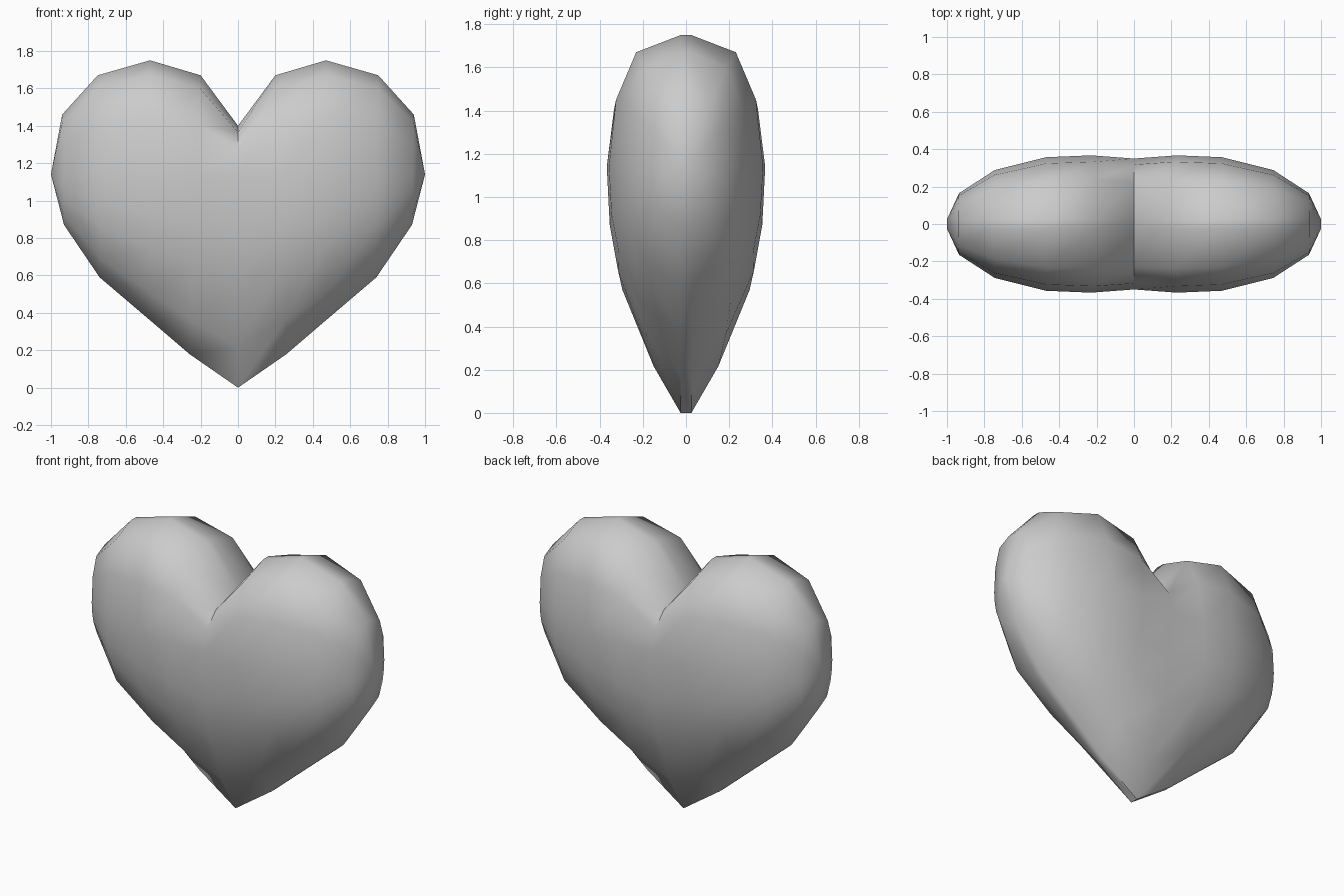
import bpy, bmesh, math

if "Cube" in bpy.data.objects:
    bpy.data.objects.remove(bpy.data.objects["Cube"])

RIM = 0.025   # half width of the flat rim
MID = 1.14    # height of the thickest section

# vertical slices of one half: (bottom x, bottom z, top x, top z, depth, roundness)
half = [
    (0.00, 0.00, 0.00, 1.40, 0.350, 0.0),
    (0.26, 0.18, 0.20, 1.67, 0.367, 0.3),
    (0.47, 0.36, 0.47, 1.75, 0.357, 0.6),
    (0.74, 0.59, 0.75, 1.67, 0.288, 0.9),
    (0.93, 0.87, 0.94, 1.46, 0.165, 1.0),
    (1.00, MID, 1.00, MID, RIM, 1.0),
]
# section shape: (fraction of the way to the edge, relative depth)
lower = [(1, 0, 0), (0.81, 0.385, 0.65), (0.5, 0.83, 0.89), (0.28, 0.956, 0.97)]
upper = [(0, 1), (0.51, 0.9), (0.87, 0.62), (1, 0)]


def section(xb, zb, xt, zt, depth, rnd, side):
    """Closed loop: up the front, down the back."""
    xm = (xb + xt) / 2
    pts = []
    for u, tip, full in lower:
        f = tip + (full - tip) * rnd
        pts.append((xm + (xb - xm) * u, MID + (zb - MID) * u, f))
    for u, f in upper:
        pts.append((xm + (xt - xm) * u, MID + (zt - MID) * u, f))
    front = [(side * x, -RIM - (depth - RIM) * f, z) for x, z, f in pts]
    return front + [(x, -y, z) for x, y, z in reversed(front)]


# heart body: bridge the slices from left to right
bm = bmesh.new()
slices = [section(*h, -1) for h in reversed(half[1:])] + [section(*h, 1) for h in half]
rings = [[bm.verts.new(p) for p in s] for s in slices]
for a, b in zip(rings, rings[1:]):
    n = len(a)
    for i in range(n):
        j = (i + 1) % n
        bm.faces.new((a[i], b[i], b[j], a[j]))
bmesh.ops.remove_doubles(bm, verts=bm.verts, dist=0.0005)
bmesh.ops.recalc_face_normals(bm, faces=bm.faces)

mesh = bpy.data.meshes.new("heart")
bm.to_mesh(mesh)
bm.free()
heart = bpy.data.objects.new("heart", mesh)
bpy.context.collection.objects.link(heart)
bpy.context.view_layer.objects.active = heart
heart.select_set(True)
bpy.ops.object.shade_smooth_by_angle(angle=math.radians(50))
